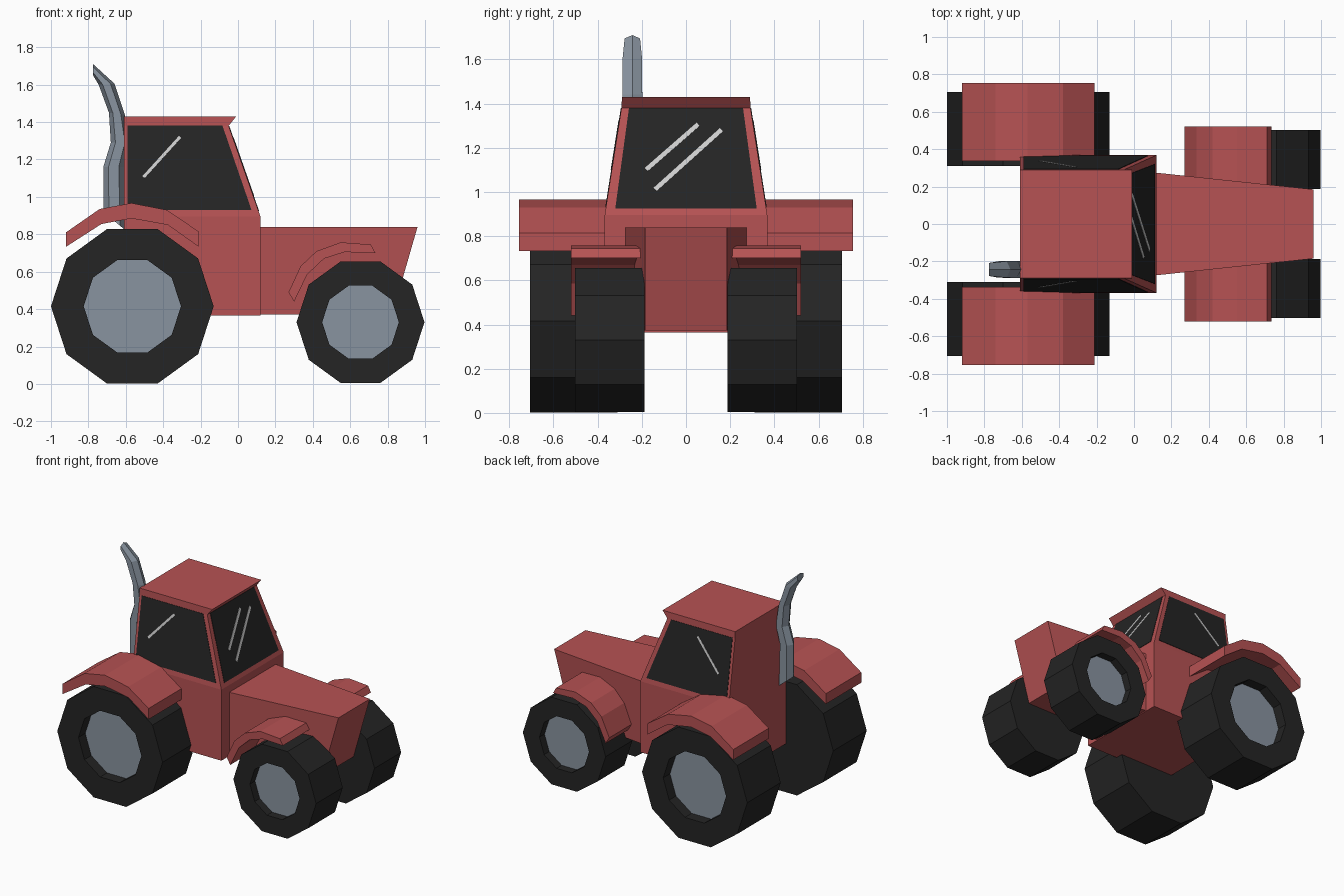
import bpy, bmesh, math
from mathutils import Vector

if "Cube" in bpy.data.objects:
    bpy.data.objects.remove(bpy.data.objects["Cube"])


def material(name, col):
    m = bpy.data.materials.new(name)
    m.diffuse_color = (*col, 1)
    m.use_nodes = True
    m.node_tree.nodes["Principled BSDF"].inputs["Base Color"].default_value = m.diffuse_color
    return m


RED = material("red paint", (0.47, 0.085, 0.087))
BLACK = material("black rubber and glass", (0.018, 0.018, 0.018))
GREY = material("blue grey metal", (0.25, 0.295, 0.35))
SHINE = material("light grey shine", (0.62, 0.62, 0.62))


def loft(name, rings, mats, last_mat=0):
    """Skin a list of equal-length point rings and cap both ends."""
    bm = bmesh.new()
    vs = [[bm.verts.new(p) for p in r] for r in rings]
    n = len(rings[0])
    for a, b in zip(vs, vs[1:]):
        for i in range(n):
            j = (i + 1) % n
            bm.faces.new((a[i], a[j], b[j], b[i]))
    bm.faces.new(vs[0])
    bm.faces.new(vs[-1]).material_index = last_mat
    bmesh.ops.recalc_face_normals(bm, faces=bm.faces)
    me = bpy.data.meshes.new(name)
    bm.to_mesh(me)
    bm.free()
    for m in mats:
        me.materials.append(m)
    ob = bpy.data.objects.new(name, me)
    bpy.context.collection.objects.link(ob)
    return ob


def plate(name, pts, normal, lift, mat):
    """Thin plate lying on a sloping face."""
    n = Vector(normal).normalized()
    return loft(name, [[Vector(p) - n * 0.003 for p in pts],
                       [Vector(p) + n * lift for p in pts]], [mat])


def wheel(name, x, z, R, r, y0, y1, depth, s):
    """Ten-sided tyre with a recessed hub on the outer side."""
    def ring(rad, y):
        return [(x + rad * math.cos(i * math.pi / 5), s * y,
                 z + rad * math.sin(i * math.pi / 5)) for i in range(10)]
    loft(name, [ring(R, y0), ring(R, y1), ring(r, y1), ring(r, y1 - depth)],
         [BLACK, GREY], last_mat=1)


# cab: stacked rectangles (z, back x, front x, half width)
levels = [(0.365, -0.61, 0.12, 0.368), (0.895, -0.61, 0.12, 0.368),
          (1.38, -0.61, -0.05, 0.292), (1.43, -0.61, -0.01, 0.29)]
loft("cab", [[(a, -h, z), (b, -h, z), (b, h, z), (a, h, z)]
             for z, a, b, h in levels], [RED])

# hood, narrowing to a raked nose
loft("hood", [[(xb, -h, 0.372), (xb, h, 0.372), (xt, h, 0.84), (xt, -h, 0.84)]
              for xb, xt, h in [(0.11, 0.11, 0.275), (0.825, 0.96, 0.185)]], [RED])

# windows follow the slopes of the cab
k_side = (0.368 - 0.292) / 0.485
k_front = 0.17 / 0.485


def side_pt(x, z, s):
    return (x, s * (0.368 - (z - 0.895) * k_side), z)


def front_pt(y, z):
    return (0.12 - (z - 0.895) * k_front, y, z)


def streak(a, b, w):
    """Slim four-cornered stroke between two points."""
    d = (Vector(b) - Vector(a)).normalized()
    o = Vector((-d.y, d.x)) * w / 2
    return [Vector(a) - o, Vector(b) - o, Vector(b) + o, Vector(a) + o]


front_n = (1, 0, k_front)
plate("front_window", [front_pt(*p) for p in
                       [(-0.32, 0.925), (0.32, 0.925), (0.258, 1.38), (-0.258, 1.38)]],
      front_n, 0.003, BLACK)
for i, (a, b) in enumerate([((-0.18, 1.10), (0.055, 1.305)), ((-0.14, 1.01), (0.16, 1.28))]):
    plate(f"front_shine_{i}", [front_pt(*p) for p in streak(a, b, 0.02)],
          front_n, 0.005, SHINE)

# profiles of the mudguards (x, z)
rear_guard = [(-0.92, 0.81), (-0.74, 0.935), (-0.57, 0.967), (-0.38, 0.93), (-0.21, 0.815),
              (-0.21, 0.733), (-0.375, 0.85), (-0.57, 0.885), (-0.73, 0.855), (-0.92, 0.733)]
front_guard = [(0.27, 0.49), (0.335, 0.63), (0.42, 0.71), (0.55, 0.757), (0.71, 0.745),
               (0.735, 0.70), (0.57, 0.705), (0.46, 0.67), (0.37, 0.585), (0.30, 0.44)]

for s, side in ((-1, "right"), (1, "left")):
    n = (0, s, k_side)
    plate(f"{side}_window", [side_pt(x, z, s) for x, z in
                             [(-0.59, 0.93), (0.072, 0.93), (-0.083, 1.38), (-0.59, 1.38)]],
          n, 0.003, BLACK)
    plate(f"{side}_shine", [side_pt(*p, s) for p in
                            streak((-0.505, 1.105), (-0.31, 1.32), 0.016)], n, 0.005, SHINE)
    wheel(f"rear_wheel_{side}", -0.565, 0.415, 0.435, 0.26, 0.31, 0.705, 0.08, s)
    wheel(f"front_wheel_{side}", 0.655, 0.33, 0.342, 0.205, 0.187, 0.502, 0.06, s)
    for name, prof, y0, y1 in (("rear", rear_guard, 0.337, 0.755),
                               ("front", front_guard, 0.205, 0.52)):
        loft(f"{name}_mudguard_{side}",
             [[(x, s * y, z) for x, z in prof] for y in (y0, y1)], [RED])

# exhaust: six-sided sections (back x,z / front x,z / half width)
sections = [(-0.72, 0.92, -0.60, 0.82, 0.045), (-0.72, 1.16, -0.61, 1.16, 0.045),
            (-0.68, 1.29, -0.58, 1.29, 0.045), (-0.69, 1.45, -0.605, 1.44, 0.045),
            (-0.745, 1.60, -0.66, 1.605, 0.044), (-0.775, 1.65, -0.775, 1.71, 0.035)]
rings = []
for ax, az, bx, bz, h in sections:
    ring = []
    for i in range(6):
        t = 0.5 + 0.5 * math.cos(i * math.pi / 3)
        ring.append((ax + (bx - ax) * t, -0.243 + h * math.sin(i * math.pi / 3) / 0.866,
                     az + (bz - az) * t))
    rings.append(ring)
loft("exhaust_pipe", rings, [GREY])
